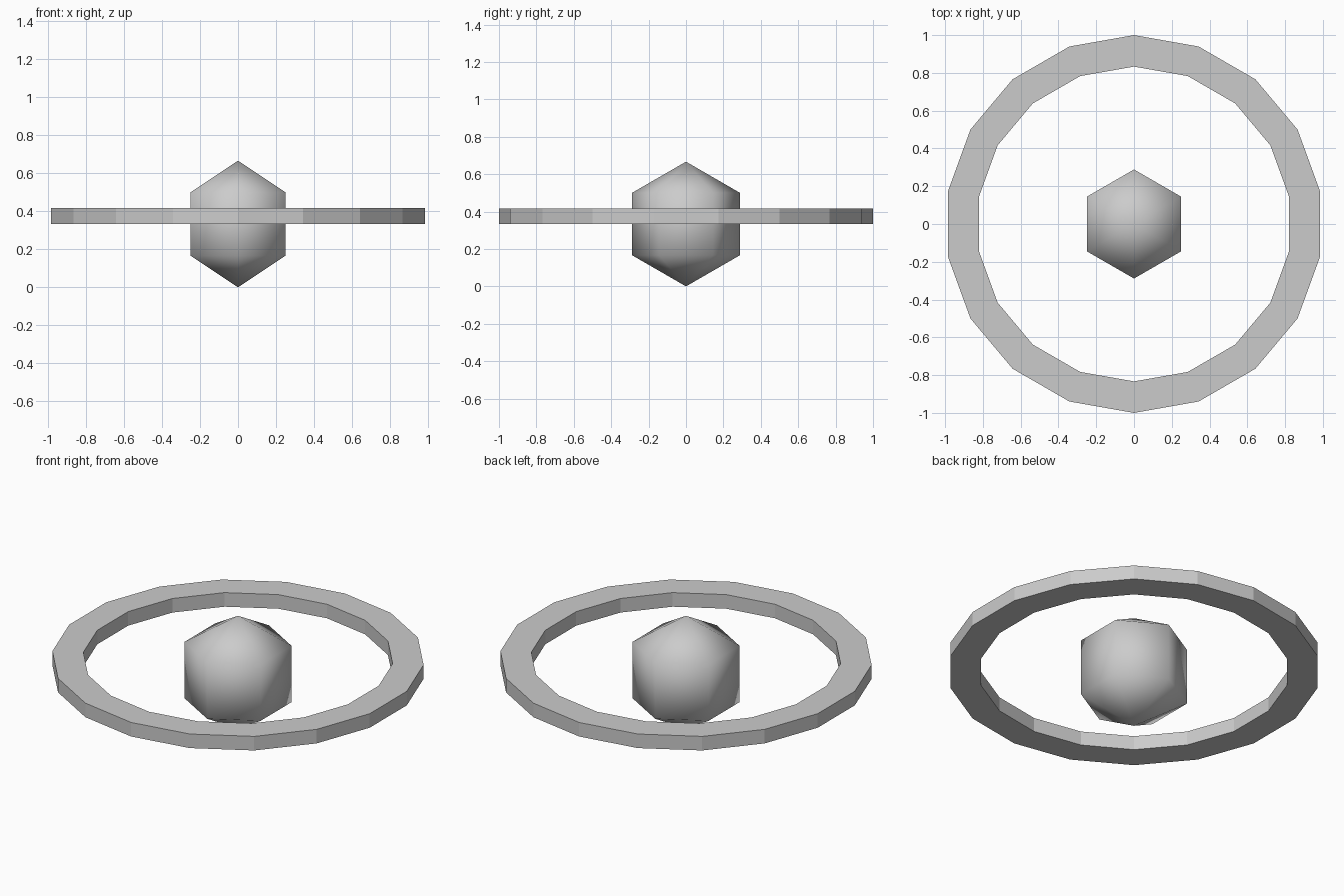
import bpy, bmesh
from math import sin, cos, tau, pi

if "Cube" in bpy.data.objects:
    bpy.data.objects.remove(bpy.data.objects["Cube"])

R = 1 / 3          # core radius, also the height of its centre
SIDES = 18


def add_object(name, bm, smooth=False):
    bmesh.ops.recalc_face_normals(bm, faces=bm.faces)
    for f in bm.faces:
        f.smooth = smooth
    mesh = bpy.data.meshes.new(name)
    bm.to_mesh(mesh)
    bm.free()
    obj = bpy.data.objects.new(name, mesh)
    bpy.context.collection.objects.link(obj)
    return obj


# Core: low-poly smooth ball, six segments and three rings
bm = bmesh.new()
bmesh.ops.create_uvsphere(bm, u_segments=6, v_segments=3, radius=R)
core = add_object("core_ball", bm, smooth=True)
core.location.z = R

# Ring: rectangular section swept round 18 flat sides
section = [(5 / 6, R), (1, R), (1, R + 1 / 12), (5 / 6, R + 1 / 12)]
bm = bmesh.new()
loops = []
for i in range(SIDES):
    a = pi / 2 + tau * i / SIDES
    loops.append([bm.verts.new((r * cos(a), r * sin(a), z)) for r, z in section])
for i in range(SIDES):
    p, q = loops[i], loops[(i + 1) % SIDES]
    for j in range(4):
        k = (j + 1) % 4
        bm.faces.new((p[j], q[j], q[k], p[k]))
add_object("outer_ring", bm)
